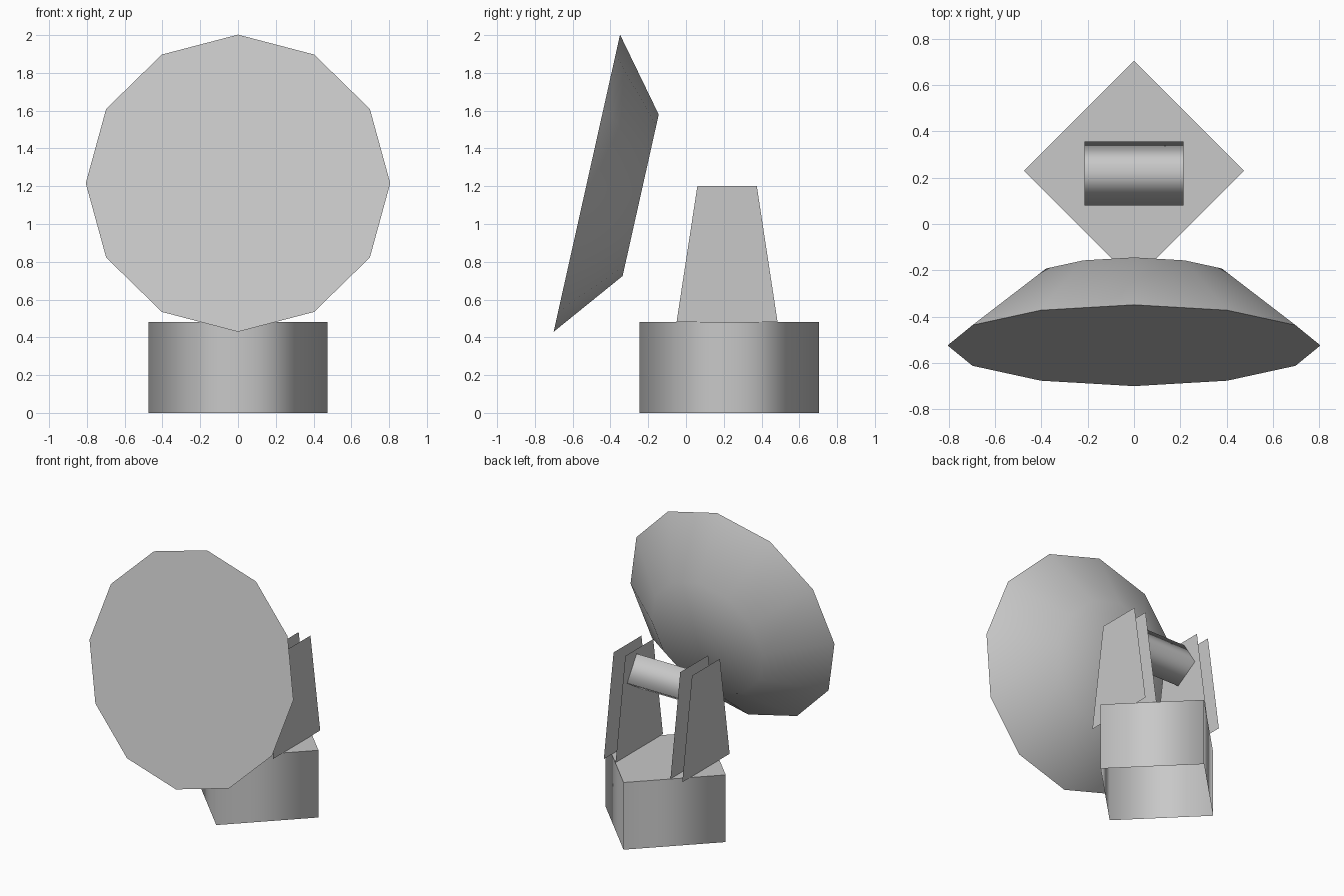
import bpy
import bmesh
from math import radians
from mathutils import Matrix

cube = bpy.data.objects.get("Cube")
if cube:
    bpy.data.objects.remove(cube, do_unlink=True)

TILT = radians(-12.6)

# One plain grey for everything
GREY = (0.58, 0.58, 0.58, 1.0)
grey = bpy.data.materials.new("plain_grey")
grey.use_nodes = True
grey.diffuse_color = GREY
grey.node_tree.nodes["Principled BSDF"].inputs["Base Color"].default_value = GREY


def finish(name, bm):
    mesh = bpy.data.meshes.new(name)
    bm.to_mesh(mesh)
    bm.free()
    mesh.materials.append(grey)
    obj = bpy.data.objects.new(name, mesh)
    bpy.context.collection.objects.link(obj)
    return obj


def drum(name, sides, bottom_radius, top_radius, height, place, open_ends=(), sharp_ends=()):
    """Smooth-sided frustum along local z; ends (-1 bottom, 1 top) may be open or sharp."""
    bm = bmesh.new()
    bmesh.ops.create_cone(bm, cap_ends=True, segments=sides, radius1=bottom_radius,
                          radius2=top_radius, depth=height)
    bm.normal_update()
    for face in bm.faces:
        face.smooth = True
    for end in sharp_ends:
        for face in bm.faces:
            if face.normal.z * end > 0.99:
                for edge in face.edges:
                    edge.smooth = False
    removed = [f for f in bm.faces if any(f.normal.z * end > 0.99 for end in open_ends)]
    bmesh.ops.delete(bm, geom=removed, context='FACES_ONLY')
    bm.transform(place)
    return finish(name, bm)


# Four-sided pedestal with an open underside
drum("base", 4, 0.475, 0.475, 0.48, Matrix.Translation((0, 0.23, 0.24)),
     open_ends=(-1,), sharp_ends=(1,))

# Tilted dish: wide flat front, narrower back
drum("dish", 12, 0.806, 0.438, 0.292,
     Matrix.Translation((0, -0.3825, 1.184)) @ Matrix.Rotation(radians(-90) + TILT, 4, 'X'),
     sharp_ends=(-1,))

# Square axle between the supports, tilted with the dish
drum("axle", 4, 0.142, 0.142, 0.43,
     Matrix.Translation((0, 0.219, 1.03)) @ Matrix.Rotation(TILT, 4, 'X')
     @ Matrix.Rotation(radians(90), 4, 'Y'),
     open_ends=(-1, 1))

# Supports: an inner and an outer tapered sheet on each side
outline = [(-0.05, 0.48), (0.485, 0.48), (0.375, 1.2), (0.06, 1.2)]
for name, side in (("left_support", 1), ("right_support", -1)):
    bm = bmesh.new()
    for x, facing in ((0.217, -side), (0.31, side)):
        points = outline if facing > 0 else outline[::-1]
        bm.faces.new([bm.verts.new((x * side, y, z)) for y, z in points])
    finish(name, bm)
